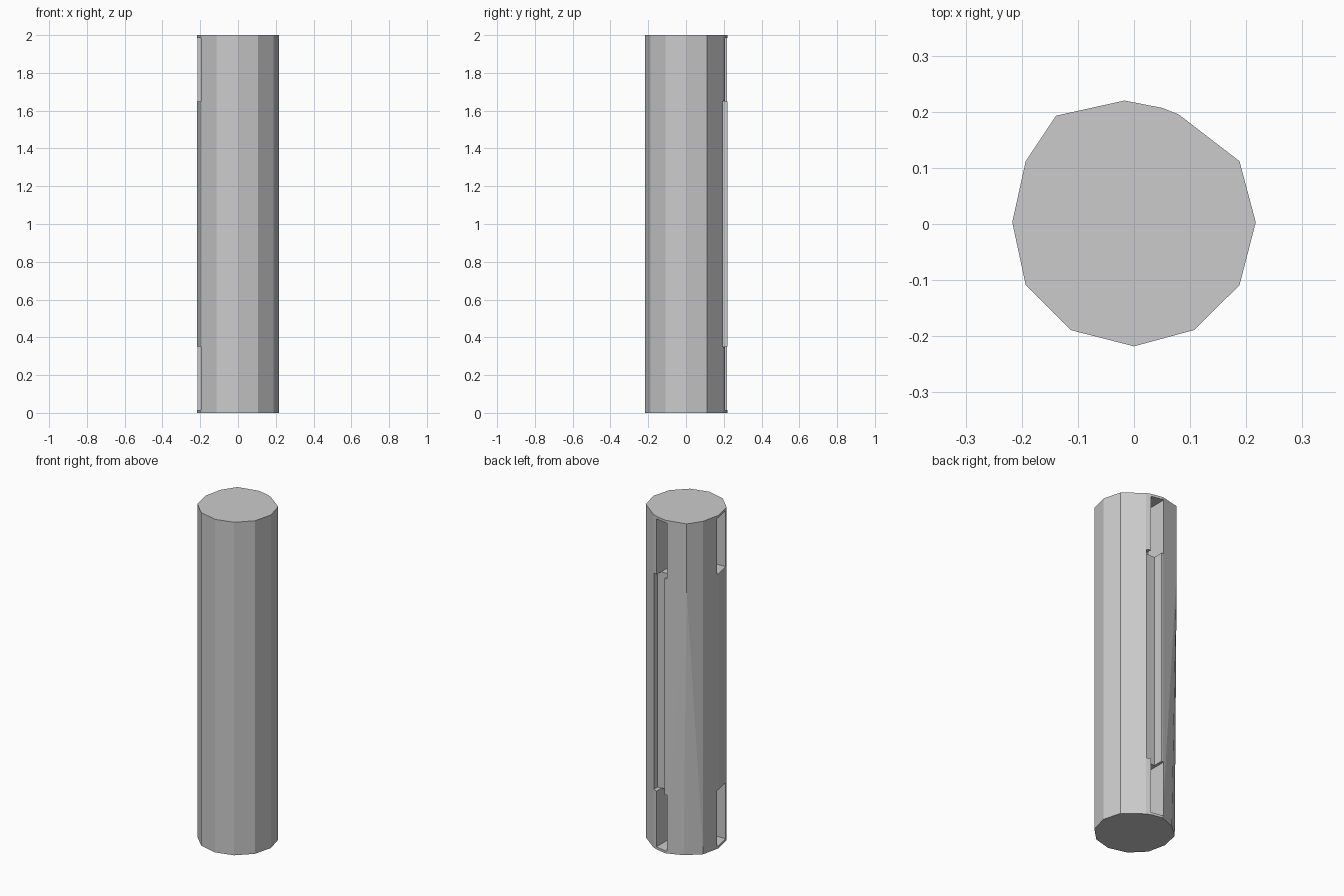
import bpy
import bmesh

cube = bpy.data.objects.get("Cube")
if cube:
    bpy.data.objects.remove(cube, do_unlink=True)

grey = bpy.data.materials.new("plain grey")
grey.use_nodes = True
grey.diffuse_color = (0.6, 0.6, 0.6, 1)
grey.node_tree.nodes["Principled BSDF"].inputs["Base Color"].default_value = (0.6, 0.6, 0.6, 1)

# Cross-section, counter-clockwise; the corner at index CORNER shifts with height
OUTLINE = [(0, -.218), (.107, -.189), (.188, -.109), (.217, .003), (.188, .112),
           (.08, .195), (.05, .207), (-.017, .22), (-.139, .193), (-.193, .112),
           (-.217, .003), (-.193, -.109), (-.113, -.189)]
CORNER = 8
BASE_CORNER = (-.113, .183)


def new_object(name, bm):
    bmesh.ops.recalc_face_normals(bm, faces=bm.faces)
    mesh = bpy.data.meshes.new(name)
    bm.to_mesh(mesh)
    bm.free()
    mesh.materials.append(grey)
    obj = bpy.data.objects.new(name, mesh)
    bpy.context.collection.objects.link(obj)
    return obj


def make_column():
    bm = bmesh.new()
    base = OUTLINE.copy()
    base[CORNER] = BASE_CORNER
    rings = [[bm.verts.new((x, y, z)) for x, y in pts]
             for pts, z in ((base, 0), (OUTLINE, 1.6), (OUTLINE, 2))]
    n = len(OUTLINE)
    for low, high in zip(rings, rings[1:]):
        for i in range(n):
            j = (i + 1) % n
            a, b, c, d = low[i], low[j], high[j], high[i]
            # Wedge-shaped facets meet at the shifted corner
            if low is rings[0] and j == CORNER:
                bm.faces.new((a, b, c))
                bm.faces.new((a, c, d))
            elif low is rings[0] and i == CORNER:
                bm.faces.new((a, b, d))
                bm.faces.new((b, c, d))
            else:
                bm.faces.new((a, b, c, d))
    bm.faces.new(rings[0][::-1])
    bm.faces.new(rings[-1])
    return new_object("column", bm)


def cut_box(target, name, xs, ys, zs):
    """Cut a box-shaped pocket out of the target."""
    bm = bmesh.new()
    bmesh.ops.create_cube(bm, size=1)
    for v in bm.verts:
        v.co = [r[0] if c < 0 else r[1] for c, r in zip(v.co, (xs, ys, zs))]
    cutter = new_object(name, bm)
    cutter.hide_render = True
    cutter.hide_set(True)
    cutter.display_type = 'WIRE'
    mod = target.modifiers.new(name, 'BOOLEAN')
    mod.operation = 'DIFFERENCE'
    mod.solver = 'EXACT'
    mod.object = cutter


column = make_column()

# End pockets on the back and on the right side
for end, zs in (("lower", (.015, .351)), ("upper", (1.649, 1.985))):
    cut_box(column, end + "_back_pocket_cutter", (-.026, .052), (.085, .3), zs)
    cut_box(column, end + "_side_pocket_cutter", (-.3, -.12), (-.095, .012), zs)

# Shallower long groove between the back pockets
cut_box(column, "groove_cutter", (-.01, .076), (.16, .3), (.35, 1.65))

# Bake the cuts and remove the cutters
bpy.context.view_layer.update()
depsgraph = bpy.context.evaluated_depsgraph_get()
baked = bpy.data.meshes.new_from_object(column.evaluated_get(depsgraph))
cutters = [m.object for m in column.modifiers]
column.modifiers.clear()
column.data = baked
for c in cutters:
    bpy.data.objects.remove(c, do_unlink=True)
baked.materials.clear()
baked.materials.append(grey)
for p in baked.polygons:
    p.use_smooth = False
    p.material_index = 0
